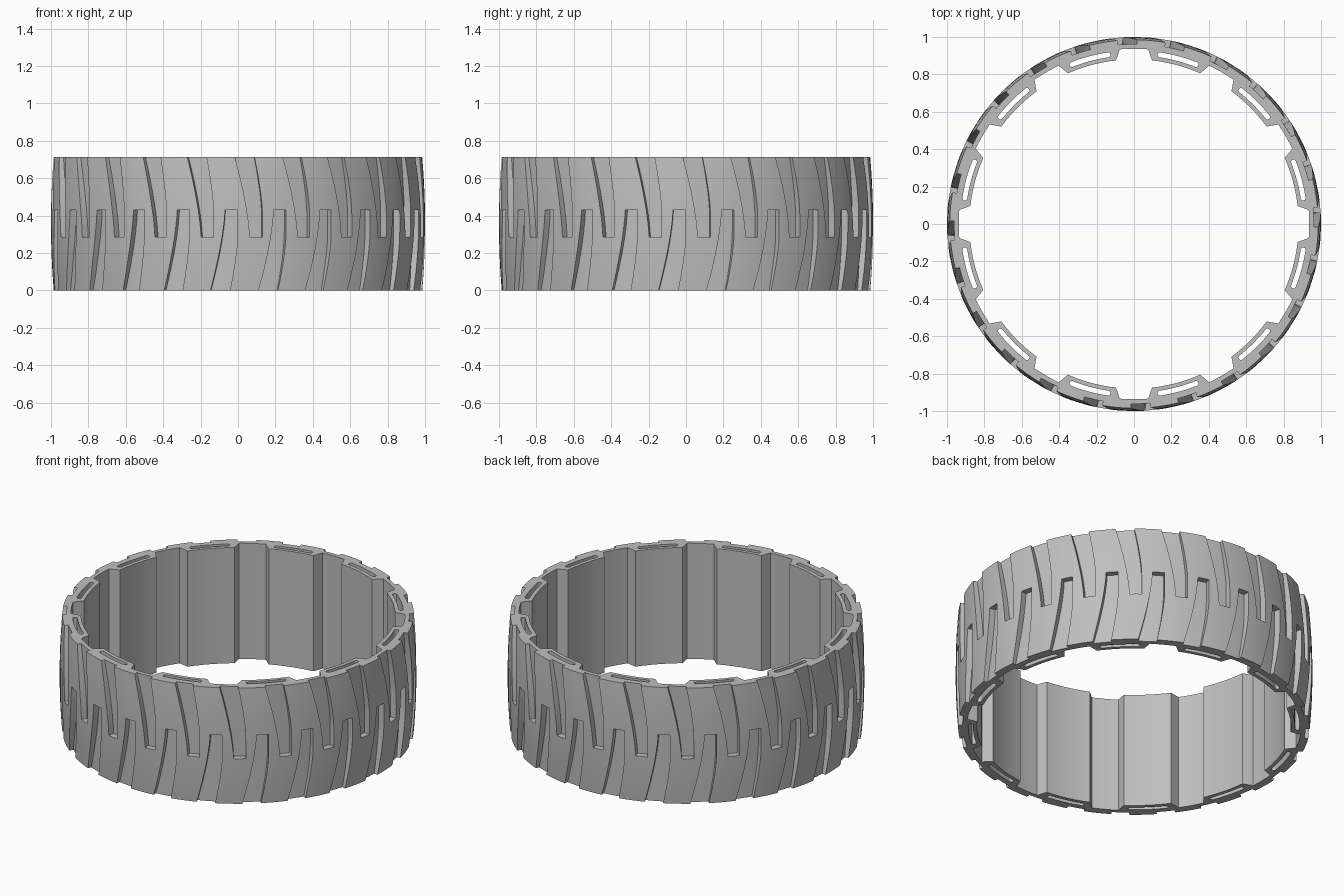
import bpy, bmesh, math
from mathutils import Vector

if "Cube" in bpy.data.objects:
    bpy.data.objects.remove(bpy.data.objects["Cube"])

HEIGHT = 0.715
FLOOR = 0.962          # radius at the bottom of the grooves
LUGS, GROOVES = 12, 24


def polar(r, deg, z):
    a = math.radians(deg)
    return Vector((r * math.cos(a), r * math.sin(a), z))


def loft(bm, loops, ring=False):
    """Skin a row of equal loops, joined round as a ring or capped at both ends."""
    rows = [[bm.verts.new(p) for p in loop] for loop in loops]
    n = len(rows[0])
    pairs = list(zip(rows, rows[1:])) + ([(rows[-1], rows[0])] if ring else [])
    for a, b in pairs:
        for i in range(n):
            j = (i + 1) % n
            bm.faces.new((a[i], a[j], b[j], b[i]))
    if not ring:
        bm.faces.new(rows[0])
        bm.faces.new(rows[-1])


def make_object(name, bm):
    bmesh.ops.recalc_face_normals(bm, faces=bm.faces)
    mesh = bpy.data.meshes.new(name)
    bm.to_mesh(mesh)
    bm.free()
    obj = bpy.data.objects.new(name, mesh)
    bpy.context.collection.objects.link(obj)
    return obj


def crown(z):
    """Outer radius, slightly barrelled."""
    s = 2 * z / HEIGHT - 1
    return 1 - 0.015 * s * s


# Ring body: crowned outside, raised lugs inside
bm = bmesh.new()
sections = []
levels = [HEIGHT * i / 12 for i in range(13)]
for k in range(LUGS):
    for off in (-15, -12.7, -10.4, -8.7, -6, -3, 0, 3, 6, 8.7, 10.4, 12.7):
        deg = 15 + k * 360 / LUGS + off
        inner = 0.88 if abs(off) < 9 else 0.937
        sections.append([polar(crown(z), deg, z) for z in levels]
                        + [polar(inner, deg, HEIGHT), polar(inner, deg, 0)])
loft(bm, sections, ring=True)
tyre = make_object("tyre_ring", bm)

# Tread grooves: curved V pattern, lower row half a pitch from the upper row
cut = bmesh.new()
STEPS = 12
for k in range(GROOVES):
    for upper in (False, True):
        start = -94 + k * 360 / GROOVES + (7.6 if upper else 0)
        loops = []
        for i in range(STEPS + 1):
            t = 1.04 * i / STEPS
            left = start - 4.6 * t ** 1.5
            right = start + 3.9 - 2.4 * max(0, (t - 0.3) / 0.7) ** 1.5
            mid = (left + right) / 2
            z = 0.43 * (1 - t)
            z = HEIGHT - z if upper else z
            loops.append([polar(FLOOR, d, z) for d in (left, mid, right)]
                         + [polar(1.05, d, z) for d in (right, mid, left)])
        loft(cut, loops)

# Rounded slots running through each lug
for k in range(LUGS):
    centre = 15 + k * 360 / LUGS
    outline = [polar(0.928, centre + d, 0) for d in (-4, -2, 0, 2, 4)]
    for end, sign in ((6.3, 1), (-6.3, -1)):
        c = polar(0.915, centre + end, 0)
        for i in range(7):
            turn = centre + end + sign * 30 * i
            turn += 0 if sign > 0 else 180
            turn = turn if sign > 0 else centre + end + 180 + 30 * i
            outline.append(c + polar(0.013, turn, 0))
        if sign > 0:
            outline += [polar(0.902, centre + d, 0) for d in (4, 2, 0, -2, -4)]
    loft(cut, [[p + Vector((0, 0, z)) for p in outline] for z in (-0.05, HEIGHT + 0.05)])

cutter = make_object("groove_and_slot_cutter", cut)
mod = tyre.modifiers.new("cuts", 'BOOLEAN')
mod.operation = 'DIFFERENCE'
mod.solver = 'EXACT'
mod.object = cutter

# Apply the cuts and shade
bpy.ops.object.select_all(action='DESELECT')
tyre.select_set(True)
bpy.context.view_layer.objects.active = tyre
bpy.ops.object.modifier_apply(modifier=mod.name)
bpy.data.objects.remove(cutter)

mat = bpy.data.materials.new("light_grey")
mat.use_nodes = True
colour = (0.52, 0.52, 0.52, 1)
mat.diffuse_color = colour
mat.node_tree.nodes["Principled BSDF"].inputs["Base Color"].default_value = colour
tyre.data.materials.clear()
tyre.data.materials.append(mat)
bpy.ops.object.shade_smooth_by_angle(angle=math.radians(25))
